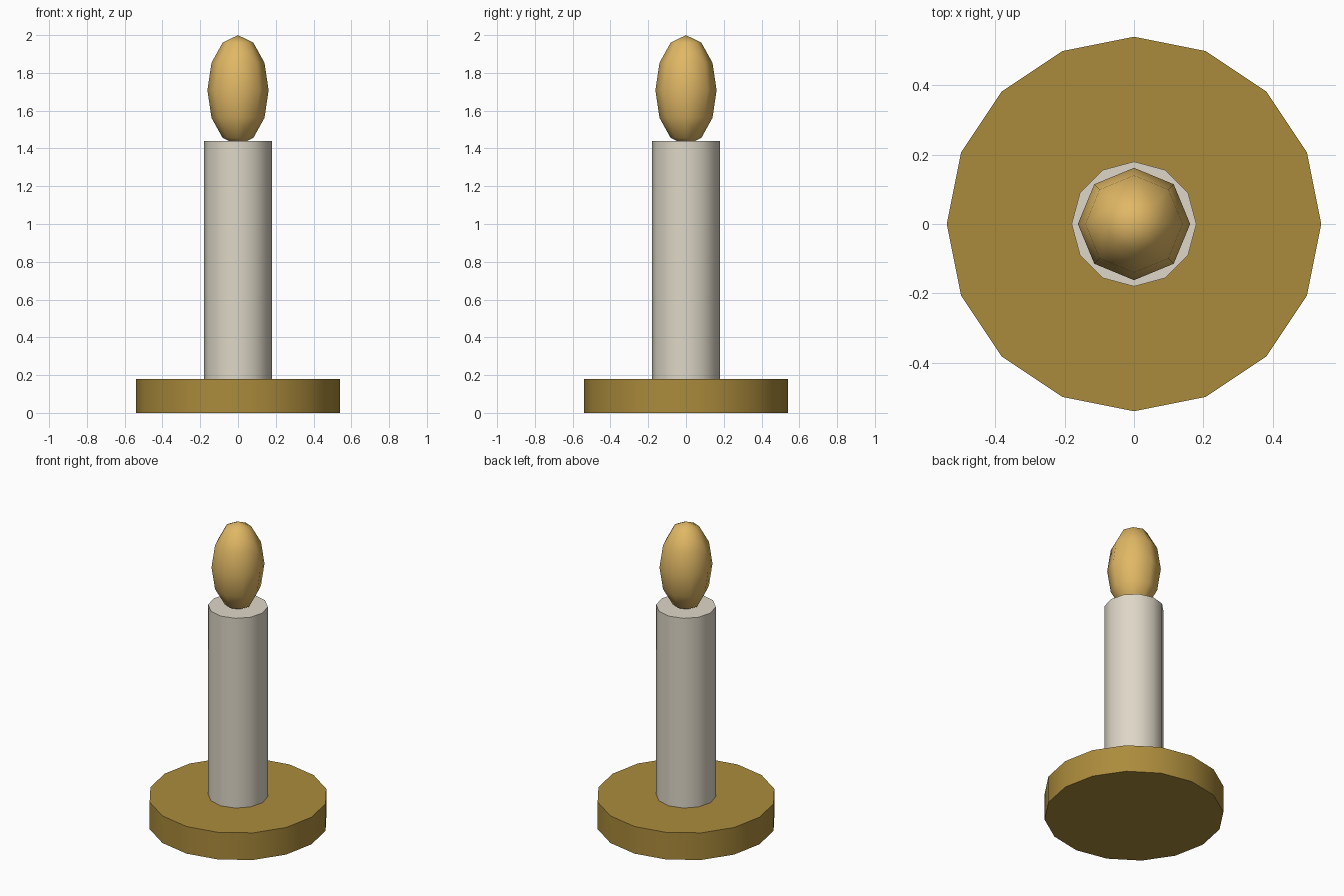
import bpy
from math import radians

cube = bpy.data.objects.get("Cube")
if cube:
    bpy.data.objects.remove(cube, do_unlink=True)


def material(name, rgb):
    mat = bpy.data.materials.new(name)
    mat.use_nodes = True
    colour = (*rgb, 1.0)
    mat.diffuse_color = colour
    mat.node_tree.nodes["Principled BSDF"].inputs["Base Color"].default_value = colour
    return mat


def finish(name, mat, angle):
    obj = bpy.context.object
    obj.name = name
    obj.data.materials.append(mat)
    bpy.ops.object.transform_apply(location=False, rotation=True, scale=True)
    bpy.ops.object.shade_smooth_by_angle(angle=radians(angle))
    return obj


def cylinder(name, sides, radius, bottom, top, mat):
    bpy.ops.mesh.primitive_cylinder_add(
        vertices=sides, radius=radius, depth=top - bottom,
        location=(0, 0, (bottom + top) / 2))
    return finish(name, mat, 40)


brass = material("brass", (0.41, 0.26, 0.045))
wax = material("cream wax", (0.73, 0.68, 0.57))
glow = material("warm flame", (0.75, 0.48, 0.13))

# Round dish and the candle standing in it
cylinder("base_dish", 16, 0.54, 0, 0.18, brass)
cylinder("candle_stick", 12, 0.18, 0.001, 1.44, wax)

# Stretched low-poly flame, its tip just sunk into the wax
bpy.ops.mesh.primitive_uv_sphere_add(
    segments=8, ring_count=6, radius=0.162, location=(0, 0, 1.708))
bpy.context.object.scale.z = 1.8
finish("flame", glow, 60)
